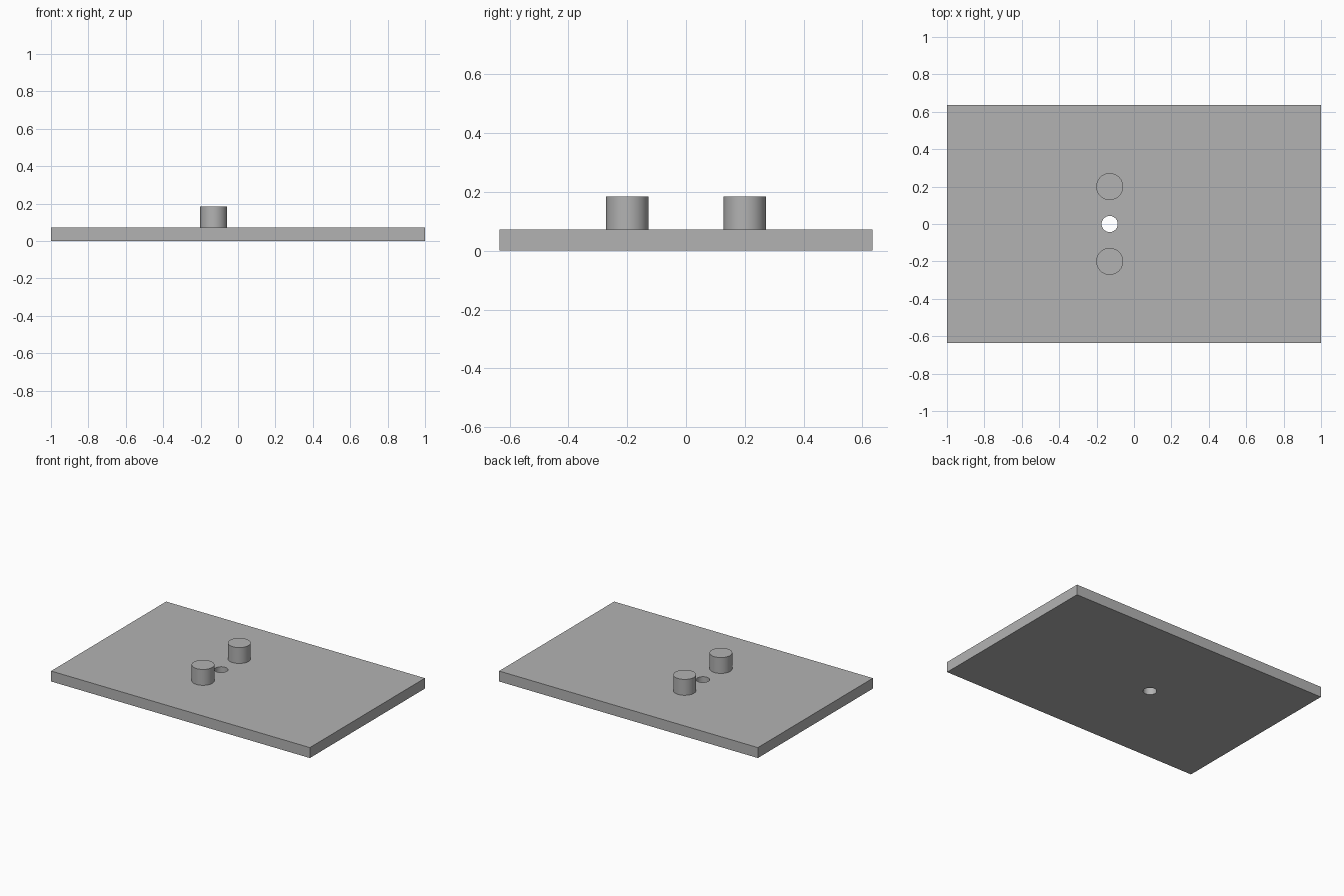
import bpy
import math

cube = bpy.data.objects.get("Cube")
if cube:
    bpy.data.objects.remove(cube, do_unlink=True)

PLATE_X, PLATE_Y, PLATE_Z = 2.0, 1.27, 0.073
FEATURE_X = -0.13
POST_RADIUS, POST_TOP, POST_SPACING = 0.072, 0.184, 0.2
HOLE_RADIUS = 0.043

grey = bpy.data.materials.new("plain grey")
grey.use_nodes = True
grey.diffuse_color = (0.45, 0.45, 0.45, 1)
grey.node_tree.nodes["Principled BSDF"].inputs["Base Color"].default_value = grey.diffuse_color


def cylinder(name, radius, y, bottom, top):
    """Upright smooth-sided cylinder on the feature line."""
    bpy.ops.mesh.primitive_cylinder_add(
        vertices=64, radius=radius, depth=top - bottom,
        location=(FEATURE_X, y, (bottom + top) / 2))
    obj = bpy.context.object
    obj.name = name
    obj.data.materials.append(grey)
    bpy.ops.object.shade_smooth_by_angle(angle=math.radians(30))
    return obj


# Hole cutter
cutter = cylinder("hole_cutter", HOLE_RADIUS, 0, -PLATE_Z, 2 * PLATE_Z)
cutter.hide_render = True

# Base plate with a through hole
bpy.ops.mesh.primitive_cube_add(size=1, location=(0, 0, PLATE_Z / 2))
plate = bpy.context.object
plate.name = "base_plate"
plate.scale = (PLATE_X, PLATE_Y, PLATE_Z)
bpy.ops.object.transform_apply(location=False, rotation=False, scale=True)
plate.data.materials.append(grey)
hole = plate.modifiers.new("through_hole", 'BOOLEAN')
hole.operation = 'DIFFERENCE'
hole.solver = 'EXACT'
hole.object = cutter
bpy.ops.object.modifier_apply(modifier=hole.name)
bpy.data.objects.remove(cutter, do_unlink=True)
bpy.ops.object.shade_smooth_by_angle(angle=math.radians(30))

# Pair of posts either side of the hole
for name, side in (("front_post", -1), ("back_post", 1)):
    cylinder(name, POST_RADIUS, side * POST_SPACING, PLATE_Z, POST_TOP)
